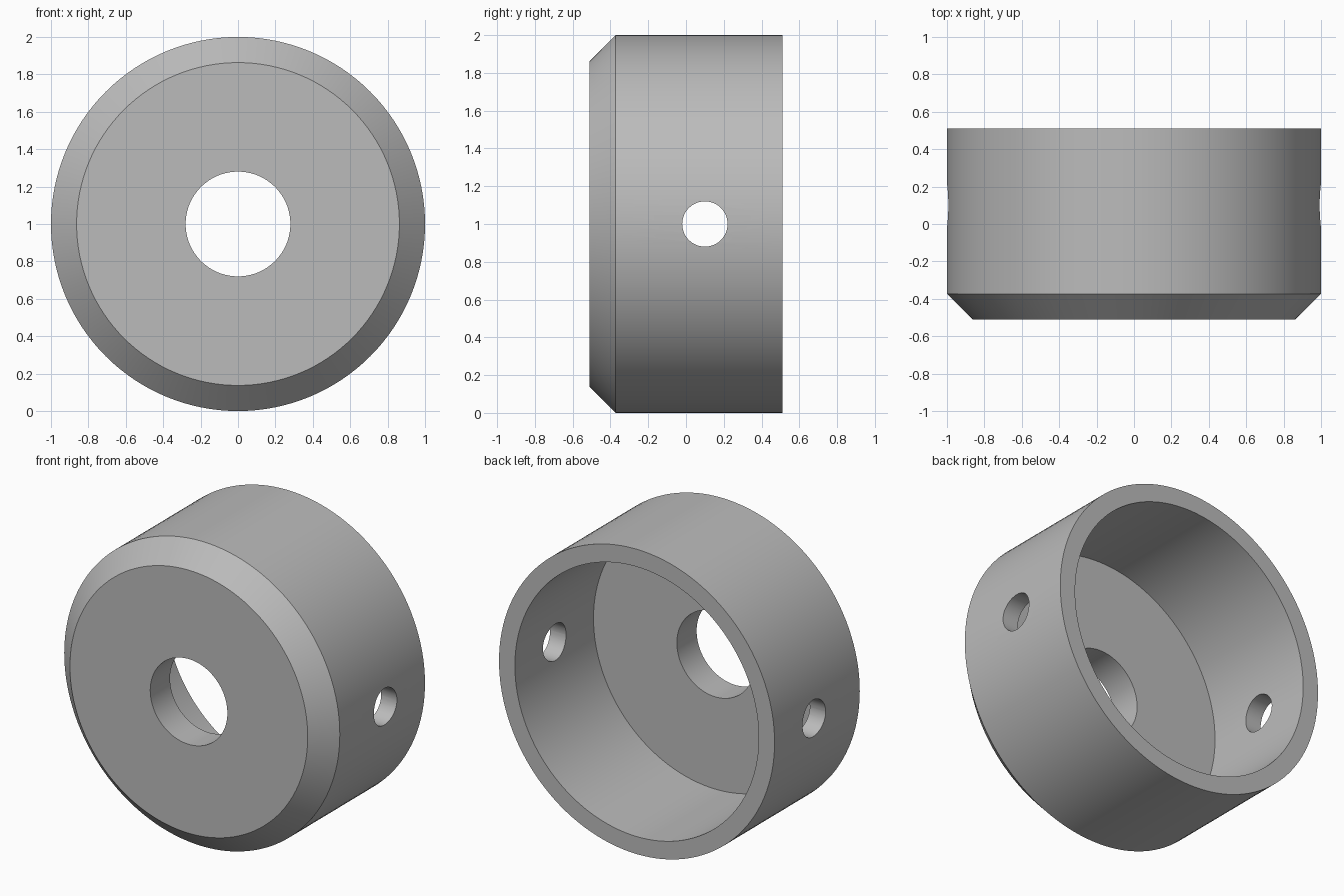
import bpy, bmesh, math
from mathutils import Matrix, Vector

cube = bpy.data.objects.get("Cube")
if cube:
    bpy.data.objects.remove(cube, do_unlink=True)

SEGMENTS = 128
AXIS_HEIGHT = 1.0

# Single plain grey
grey = bpy.data.materials.new("plain grey")
grey.use_nodes = True
colour = (0.5, 0.5, 0.5, 1)
grey.diffuse_color = colour
grey.node_tree.nodes["Principled BSDF"].inputs["Base Color"].default_value = colour


def make_object(name, bm):
    bmesh.ops.recalc_face_normals(bm, faces=bm.faces)
    mesh = bpy.data.meshes.new(name)
    bm.to_mesh(mesh)
    bm.free()
    mesh.materials.append(grey)
    obj = bpy.data.objects.new(name, mesh)
    bpy.context.collection.objects.link(obj)
    return obj


# Cup body: closed (radius, y) section turned around the y axis
profile = [
    (0.28, -0.51), (0.863, -0.51), (1.0, -0.373), (1.0, 0.51),
    (0.885, 0.51), (0.885, -0.305), (0.28, -0.305),
]
bm = bmesh.new()
points = [bm.verts.new((r, y, AXIS_HEIGHT)) for r, y in profile]
edges = [bm.edges.new((a, b)) for a, b in zip(points, points[1:] + points[:1])]
bmesh.ops.spin(bm, geom=points + edges, cent=(0, 0, AXIS_HEIGHT), axis=(0, 1, 0),
               angle=math.tau, steps=SEGMENTS, use_merge=True)
bmesh.ops.remove_doubles(bm, verts=bm.verts, dist=0.0001)
body = make_object("cup_body", bm)

# Cross hole drilled through both side walls
bm = bmesh.new()
bmesh.ops.create_cone(bm, cap_ends=True, segments=48, radius1=0.12, radius2=0.12, depth=2.4,
                      matrix=Matrix.Translation(Vector((0, 0.1, AXIS_HEIGHT)))
                      @ Matrix.Rotation(math.pi / 2, 4, "Y"))
drill = make_object("side_hole_cutter", bm)

cut = body.modifiers.new("side_holes", "BOOLEAN")
cut.operation = "DIFFERENCE"
cut.solver = "EXACT"
cut.object = drill

bpy.ops.object.select_all(action="DESELECT")
body.select_set(True)
bpy.context.view_layer.objects.active = body
bpy.ops.object.modifier_apply(modifier=cut.name)
bpy.data.objects.remove(drill, do_unlink=True)

# Smooth walls, crisp rims
bpy.ops.object.shade_smooth_by_angle(angle=math.radians(30))
